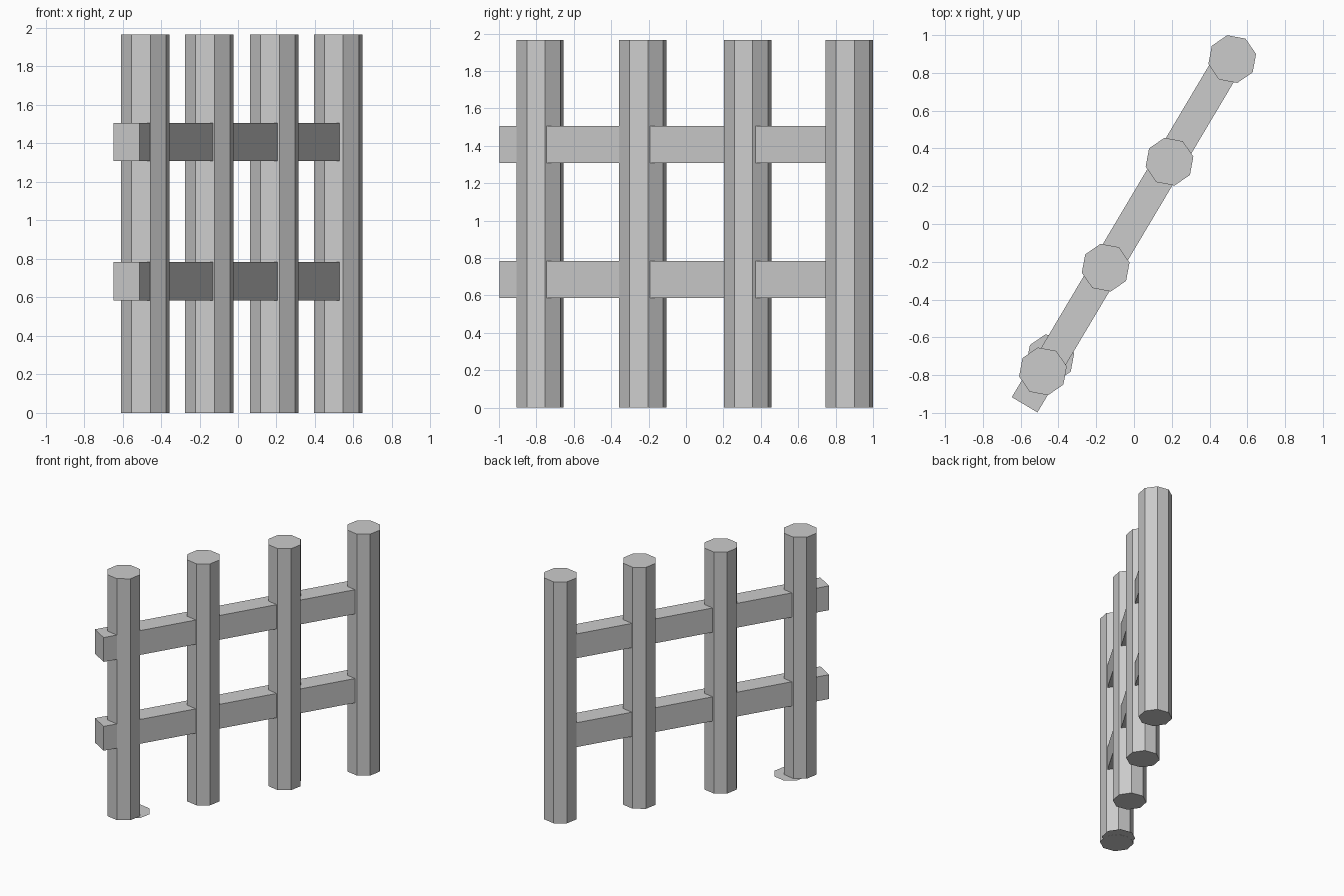
import bpy
from math import atan2, hypot, radians

if "Cube" in bpy.data.objects:
    bpy.data.objects.remove(bpy.data.objects["Cube"])

POST_R = 0.129
POST_H = 1.965
TURN = radians(12)


def octagon_post(name, x, y):
    bpy.ops.mesh.primitive_cylinder_add(
        vertices=8, radius=POST_R, depth=POST_H,
        location=(x, y, POST_H / 2), rotation=(0, 0, TURN))
    bpy.context.object.name = name


def rail(name, z, start=(-0.579, -0.957), end=(0.51, 0.875)):
    dx, dy = end[0] - start[0], end[1] - start[1]
    bpy.ops.mesh.primitive_cube_add(
        size=1,
        location=((start[0] + end[0]) / 2, (start[1] + end[1]) / 2, z),
        rotation=(0, 0, atan2(dy, dx)))
    ob = bpy.context.object
    ob.name = name
    ob.scale = (hypot(dx, dy), 0.158, 0.198)


# Four upright octagonal posts in a diagonal row
posts = [(-0.482, -0.78), (-0.15, -0.231), (0.188, 0.33), (0.52, 0.873)]
for i, (x, y) in enumerate(posts, 1):
    octagon_post(f"post_{i}", x, y)

# Two horizontal rails running through the posts
rail("lower_rail", 0.684)
rail("upper_rail", 1.407)

# Thin flat plate peeking out at the foot of the first post
bpy.ops.mesh.primitive_circle_add(
    vertices=8, radius=POST_R, fill_type='NGON',
    location=(-0.443, -0.711, 0.001), rotation=(0, 0, TURN))
bpy.context.object.name = "foot_plate"
